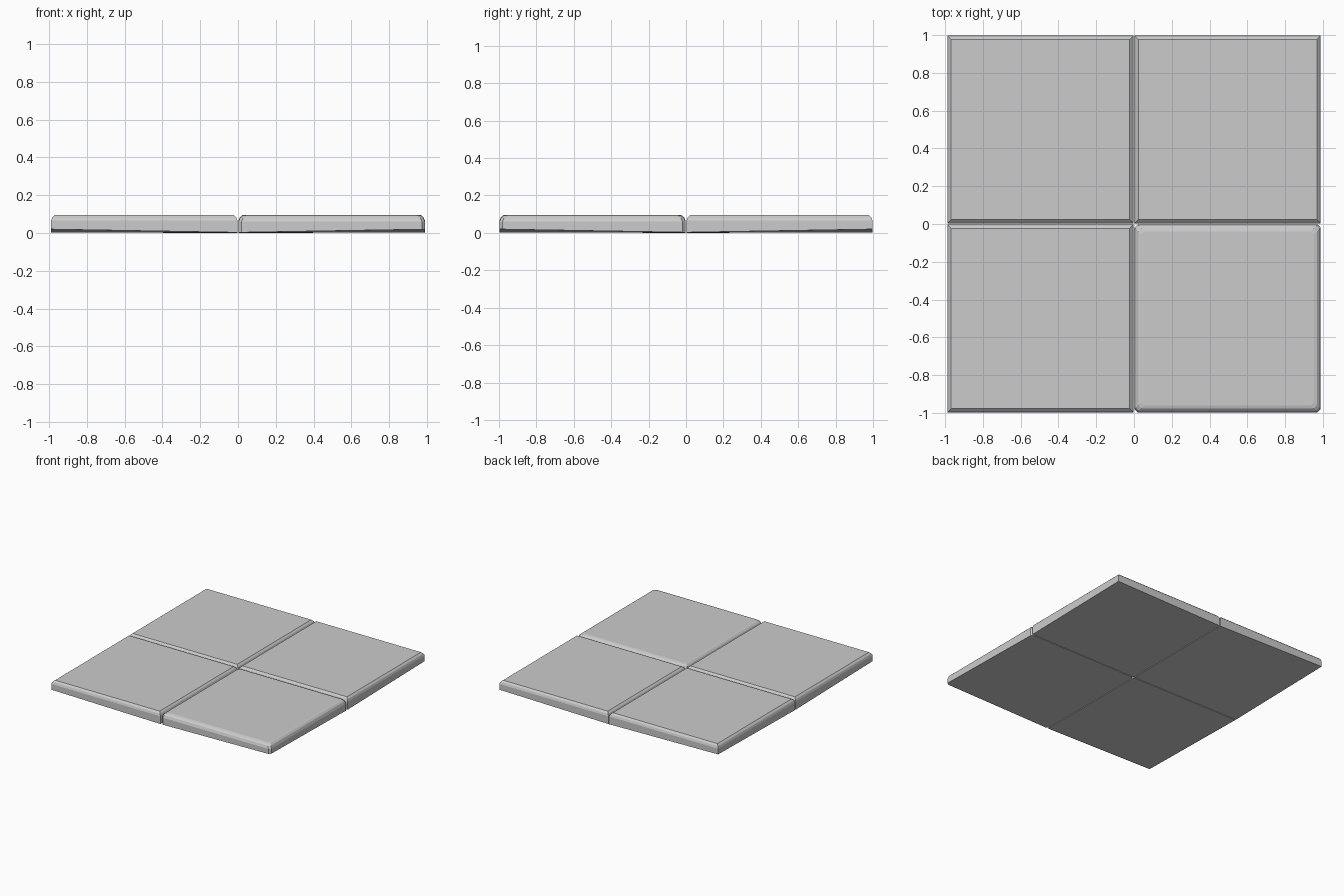
import bpy, bmesh

if "Cube" in bpy.data.objects:
    bpy.data.objects.remove(bpy.data.objects["Cube"])

GAP = 0.003
OUT_X, OUT_Y = 0.988, 0.997


def bottom_z(x, y):
    # underside sags gently towards the middle of the slab
    u, v = min(abs(x) / OUT_X, 1), min(abs(y) / OUT_Y, 1)
    return 0.003 * (u + v) + 0.014 * u * v


def outline(x0, x1, y0, y1, inset, cut):
    # rectangle outline, with clipped corners when cut > 0
    x0, x1, y0, y1 = x0 + inset, x1 - inset, y0 + inset, y1 - inset
    if cut == 0:
        return [(x0, y0), (x1, y0), (x1, y1), (x0, y1)]
    return [(x0 + cut, y0), (x1 - cut, y0), (x1, y0 + cut), (x1, y1 - cut),
            (x1 - cut, y1), (x0 + cut, y1), (x0, y1 - cut), (x0, y0 + cut)]


def tile(name, sx, sy, profile, cut):
    xs = sorted((sx * GAP, sx * OUT_X))
    ys = sorted((sy * GAP, sy * OUT_Y))
    bm = bmesh.new()
    base = outline(*xs, *ys, 0, cut)
    rings = [[bm.verts.new((x, y, bottom_z(x, y))) for x, y in base]]
    for inset, z in profile:
        pts = outline(*xs, *ys, inset, cut)
        rings.append([bm.verts.new((x, y, z)) for x, y in pts])
    n = len(base)
    for a, b in zip(rings, rings[1:]):
        for i in range(n):
            j = (i + 1) % n
            bm.faces.new((a[i], a[j], b[j], b[i]))
    bm.faces.new(rings[-1])
    bm.faces.new(rings[0][::-1])
    bmesh.ops.recalc_face_normals(bm, faces=bm.faces)
    me = bpy.data.meshes.new(name)
    bm.to_mesh(me)
    bm.free()
    bpy.context.collection.objects.link(bpy.data.objects.new(name, me))


# three tiles with a plain chamfered rim
chamfer = [(0, 0.066), (0.006, 0.082), (0.02, 0.095)]
tile("back_left_tile", -1, 1, chamfer, 0)
tile("back_right_tile", 1, 1, chamfer, 0)
tile("front_left_tile", -1, -1, chamfer, 0)

# one worn tile with a softer rim and clipped corners
soft = [(0, 0.06), (0.008, 0.08), (0.02, 0.091), (0.036, 0.095)]
tile("front_right_tile", 1, -1, soft, 0.016)
